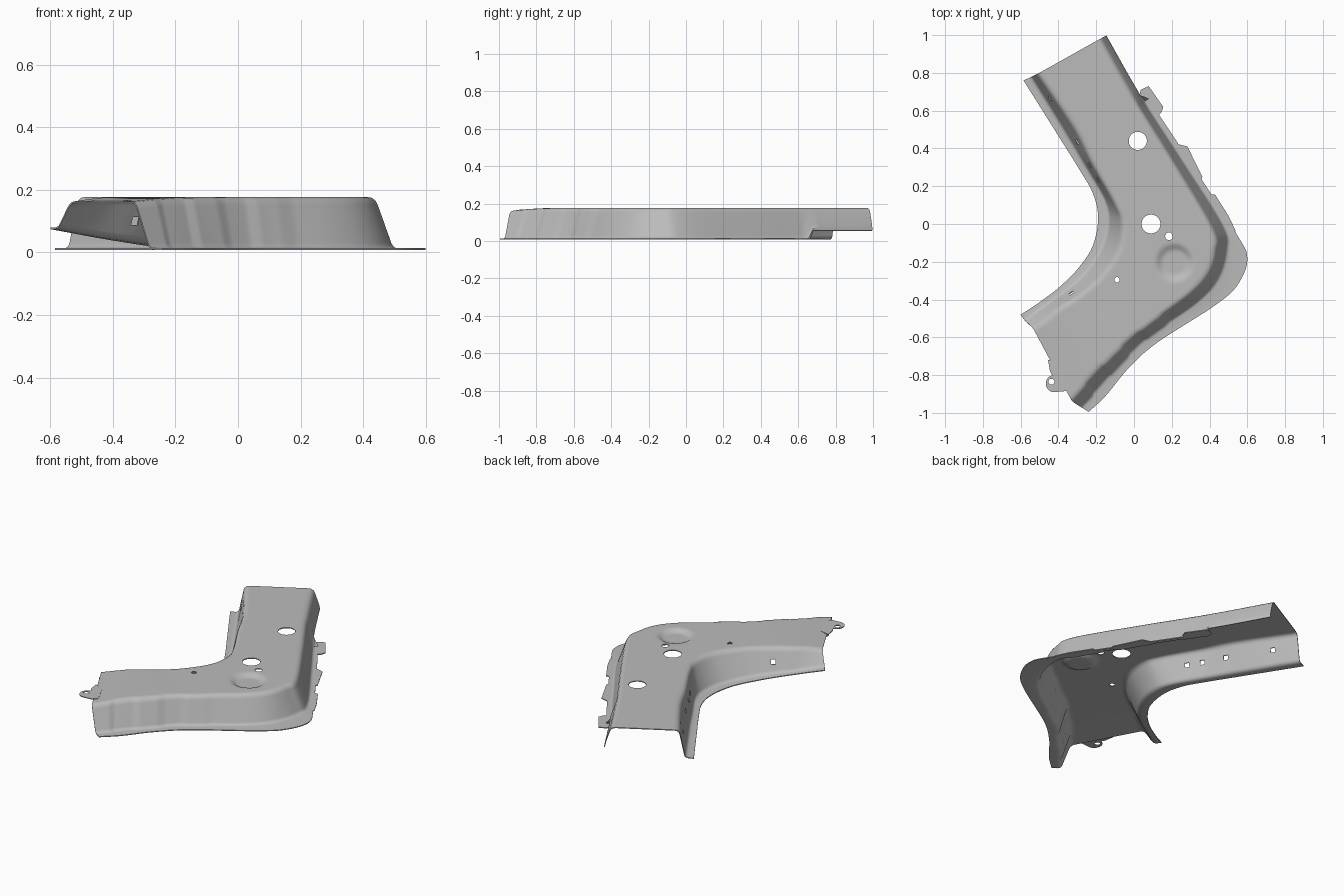
import bpy, bmesh, math
from mathutils import Vector, Matrix

cube = bpy.data.objects.get("Cube")
if cube:
    bpy.data.objects.remove(cube, do_unlink=True)

TOP, FLOOR, THICK = 0.175, 0.011, 0.005
steel = bpy.data.materials.new("bare grey steel")
steel.use_nodes = True
steel.diffuse_color = (0.5, 0.5, 0.5, 1)
steel.node_tree.nodes["Principled BSDF"].inputs["Base Color"].default_value = (0.5, 0.5, 0.5, 1)

# Rails of the pressing, from the back end round the elbow to the front end
inner_flange = [(-.585, .76), (-.39, .45), (-.29, .29), (-.217, .16), (-.19, .03), (-.22, -.12),
                (-.3, -.24), (-.39, -.33), (-.46, -.385), (-.53, -.435), (-.6, -.48)]
inner_foot = [(-.54, .78), (-.36, .487), (-.26, .32), (-.15, .13), (-.13, 0), (-.165, -.13),
              (-.245, -.255), (-.34, -.345), (-.43, -.41), (-.5, -.46), (-.575, -.515)]
inner_top = [(-.51, .795), (-.31, .5), (-.22, .32), (-.1, .105), (-.065, 0), (-.085, -.14),
             (-.18, -.28), (-.29, -.375), (-.4, -.445), (-.465, -.5), (-.535, -.55)]
outer_top = [(-.18, .98), (0, .66), (.21, .32), (.415, -.03), (.427, -.15), (.39, -.265),
             (.29, -.375), (.065, -.54), (-.1, -.685), (-.23, -.82), (-.335, -.935)]
outer_foot = [(-.15, .995), (.03, .68), (.25, .34), (.465, 0), (.49, -.13), (.44, -.29),
              (.32, -.42), (.085, -.58), (-.07, -.725), (-.2, -.87), (-.29, -.963)]
outer_flange = [(-.148, .997), (.055, .695), (.28, .355), (.535, -.04), (.6, -.18), (.55, -.32),
                (.43, -.43), (.12, -.63), (-.03, -.765), (-.15, -.91), (-.24, -.995)]
inner_height = [0, 0, 0, 0, 0, .004, .014, .028, .04, .053, .066]
top_drop = [0, 0, 0, 0, 0, 0, 0, 0, 0, .004, .014]


def along(rail, t):
    """Smooth point on a rail at station t."""
    pts = [Vector(p if isinstance(p, tuple) else (p, 0)) for p in rail]
    i = min(int(t), len(pts) - 2)
    f = t - i
    b, c = pts[i], pts[i + 1]
    a = pts[i - 1] if i else 2 * b - c
    d = pts[i + 2] if i + 2 < len(pts) else 2 * c - b
    return 0.5 * (2 * b + (c - a) * f + (2 * a - 5 * b + 4 * c - d) * f * f
                  + (3 * b - a - 3 * c + d) * f ** 3)


def bend(a, b, c, radius):
    """Rounded fold at b between a and c."""
    p = b + (a - b).normalized() * min(radius, (a - b).length * .45)
    q = b + (c - b).normalized() * min(radius, (c - b).length * .45)
    return [p * (1 - s) ** 2 + b * 2 * s * (1 - s) + q * s * s for s in (0, .33, .67, 1)]


def dish(p):
    """Round recess pressed into the elbow of the web."""
    r = (p.xy - Vector((.215, -.205))).length
    s = max(0, min(1, (.105 - r) / .04))
    return .018 * s * s * (3 - 2 * s)


def section(t):
    web = TOP - along(top_drop, t).x
    low = FLOOR + max(0, along(inner_height, t).x)
    point = lambda rail, z: along(rail, t).to_3d() + Vector((0, 0, z))
    a, b, c = point(inner_flange, low), point(inner_foot, low), point(inner_top, web)
    d, e, f = point(outer_top, web), point(outer_foot, FLOOR), point(outer_flange, FLOOR)
    if t <= 1:                       # raised lower edge without a flange at the back end
        e.z, f = .075, e + Vector((.002, .001, 0))
        f.z = .055
    if 6.6 < t < 7.2 or 7.7 < t < 8.5 or t > 9.2:   # shallow steps in the front wall
        out = (e - d).xy.normalized().to_3d() * .008
        d, e = d + out, e + out
    left, right = bend(b, c, d, .025), bend(c, d, e, .025)
    web_pts = [left[-1].lerp(right[0], k / 30) for k in range(1, 30)]
    for p in web_pts:
        p.z -= dish(p)
    return [a] + bend(a, b, c, .02) + left + web_pts + right + bend(d, e, f, .02) + [f]


def make(name, bm):
    bmesh.ops.recalc_face_normals(bm, faces=bm.faces[:])
    mesh = bpy.data.meshes.new(name)
    bm.to_mesh(mesh)
    bm.free()
    mesh.materials.append(steel)
    ob = bpy.data.objects.new(name, mesh)
    bpy.context.collection.objects.link(ob)
    return ob


def activate(ob):
    bpy.ops.object.select_all(action='DESELECT')
    ob.select_set(True)
    bpy.context.view_layer.objects.active = ob


def plate(name, outline, z):
    """Thin flat plate from an outline."""
    bm = bmesh.new()
    face = bm.faces.new([bm.verts.new((x, y, z)) for x, y in outline])
    new = bmesh.ops.extrude_face_region(bm, geom=[face])["geom"]
    bmesh.ops.translate(bm, vec=(0, 0, THICK),
                        verts=[v for v in new if isinstance(v, bmesh.types.BMVert)])
    return make(name, bm)


def drill(ob, holes):
    """Cut holes given as (centre, axis, radius, sides, depth)."""
    bm = bmesh.new()
    for centre, axis, radius, sides, depth in holes:
        turn = Vector(axis).to_track_quat('Z', 'Y').to_matrix().to_4x4()
        spin = Matrix.Rotation(math.pi / sides, 4, 'Z')
        bmesh.ops.create_cone(bm, cap_ends=True, segments=sides, radius1=radius, radius2=radius,
                              depth=depth, matrix=Matrix.Translation(centre) @ turn @ spin)
    cutter = make("hole_cutter", bm)
    cutter.hide_render = True
    mod = ob.modifiers.new("holes", 'BOOLEAN')
    mod.operation, mod.solver, mod.object = 'DIFFERENCE', 'EXACT', cutter
    activate(ob)
    bpy.ops.object.modifier_apply(modifier=mod.name)
    bpy.data.objects.remove(cutter, do_unlink=True)


# Main pressed channel
bm = bmesh.new()
STEPS = 10
rows = [[bm.verts.new(p) for p in section(i / STEPS)] for i in range(10 * STEPS + 1)]
for r, s in zip(rows, rows[1:]):
    for j in range(len(r) - 1):
        bm.faces.new((r[j], r[j + 1], s[j + 1], s[j]))
panel = make("pressed_channel", bm)
sheet = panel.modifiers.new("sheet", 'SOLIDIFY')
sheet.thickness, sheet.offset = THICK, 0
activate(panel)
bpy.ops.object.modifier_apply(modifier=sheet.name)

# Round holes in the web, small slots in the inner wall
up = (0, 0, 1)
holes = [((x, y, TOP), up, r, 32, .1) for x, y, r in
         ((.02, .44, .048), (.09, 0, .05), (.185, -.065, .02), (-.09, -.295, .014))]
for t in (2.42, 2.05, 1.3, .4):
    mid = (along(inner_foot, t) + along(inner_top, t)) / 2
    holes.append((mid.to_3d() + Vector((0, 0, .1)), (-.86, -.5, 0), .018, 4, .1))
holes.append(((-.335, -.36, .1), (-.57, .82, 0), .018, 4, .1))
drill(panel, holes)
activate(panel)
bpy.ops.object.shade_smooth_by_angle(angle=math.radians(35))

# Weld tabs on the outer flange
tabs = [[(.03, .68), (.035, .71), (.078, .73), (.155, .62), (.145, .59), (.11, .56)],
        [(.205, .42), (.245, .42), (.283, .41), (.362, .25), (.355, .23), (.31, .24)],
        [(.36, .17), (.39, .155), (.43, .155), (.502, .04), (.54, -.04), (.46, .0)]]
for i, outline in enumerate(tabs):
    plate(f"flange_tab_{i + 1}", outline, FLOOR - THICK / 2)

# Rounded lug with a hole at the front end
arc = [(-.425 + .042 * math.cos(a), -.845 + .045 * math.sin(a))
       for a in (math.radians(100 + 17 * k) for k in range(11))]
lug = plate("end_lug", arc + [(-.365, -.885), (-.34, -.86), (-.40, -.73), (-.455, -.72), (-.445, -.78)], .163)
drill(lug, [((-.437, -.835, .165), up, .016, 16, .1)])
